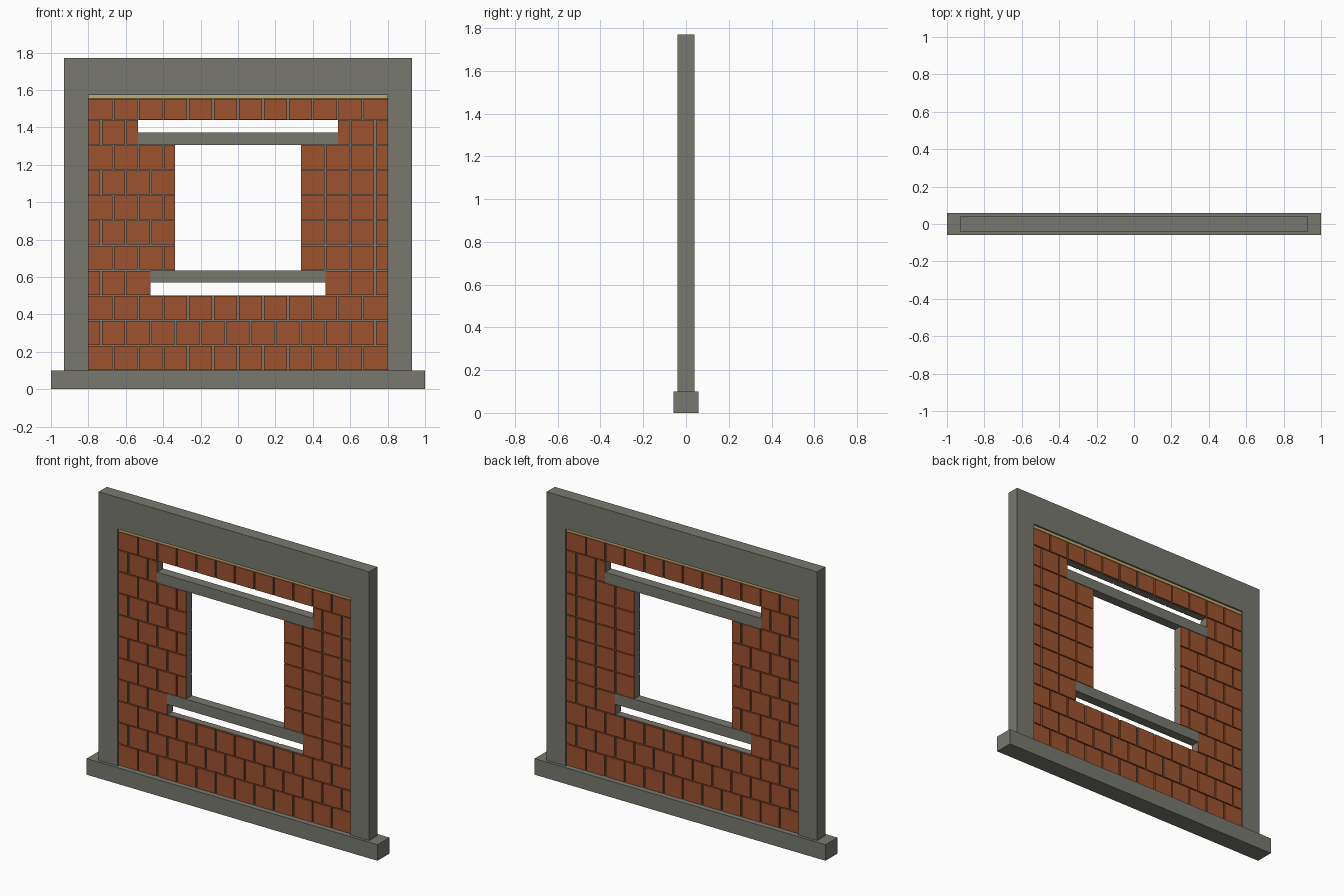
import bpy, bmesh

if "Cube" in bpy.data.objects:
    bpy.data.objects.remove(bpy.data.objects["Cube"], do_unlink=True)


def material(name, rgb):
    m = bpy.data.materials.new(name)
    m.use_nodes = True
    m.diffuse_color = (*rgb, 1)
    m.node_tree.nodes["Principled BSDF"].inputs["Base Color"].default_value = (*rgb, 1)
    return m


concrete = material("concrete grey", (0.19, 0.19, 0.16))
brick = material("brick red", (0.34, 0.085, 0.028))
tan = material("tan filler", (0.56, 0.40, 0.14))


def boxes(name, mat, extents):
    """One object from boxes given as (x0, x1, y0, y1, z0, z1)."""
    bm = bmesh.new()
    for x0, x1, y0, y1, z0, z1 in extents:
        cube = bmesh.ops.create_cube(bm, size=1)
        for v in cube["verts"]:
            v.co.x = x1 if v.co.x > 0 else x0
            v.co.y = y1 if v.co.y > 0 else y0
            v.co.z = z1 if v.co.z > 0 else z0
    mesh = bpy.data.meshes.new(name)
    bm.to_mesh(mesh)
    bm.free()
    mesh.materials.append(mat)
    ob = bpy.data.objects.new(name, mesh)
    bpy.context.collection.objects.link(ob)
    return ob


INNER = 0.8          # half width of the brick infill
FACE, CORE = 0.03, 0.02
BASE, TOP, BEAM = 0.1, 1.555, 1.573
PITCH, LENGTH = 0.134, INNER / 6
ROWS = 11

# Concrete frame
boxes("foundation_beam", concrete, [(-1, 1, -0.058, 0.058, 0, BASE)])
boxes("left_column", concrete, [(INNER, 0.93, -0.04, 0.04, BASE, BEAM)])
boxes("right_column", concrete, [(-0.93, -INNER, -0.04, 0.04, BASE, BEAM)])
boxes("top_beam", concrete, [(-0.93, 0.93, -0.04, 0.04, BEAM, 1.77)])
boxes("filler_strip", tan, [(-INNER, INNER, -FACE, FACE, TOP, BEAM)])


def row_z(r):
    return BASE + r * PITCH


# Half width of the opening in each course
def opening(r):
    if r == 3:
        return 0.468
    if r == 9:
        return 0.535
    return 0.336 if 4 <= r <= 8 else 0


# Lintel above and sill below the window
lintel_z, sill_z = row_z(9), row_z(4)
boxes("window_lintel", concrete, [(-0.535, 0.535, -FACE, FACE, lintel_z, lintel_z + 0.066)])
boxes("window_sill", concrete, [(-0.468, 0.468, -FACE, FACE, sill_z - 0.066, sill_z)])

# Mortar core and brick courses on both faces
core, bricks = [], []
for r in range(ROWS):
    z0, z1 = row_z(r), min(row_z(r + 1), TOP)
    half = opening(r)
    spans = [(-INNER, -half), (half, INNER)] if half else [(-INNER, INNER)]
    for a, b in spans:
        core.append((a, b, -CORE, CORE, z0, z1))
        # The pier beside the window is stacked, the rest is running bond
        stacked = r % 2 or (half and a > 0)
        shift = LENGTH / 2 if stacked else 0
        joints = [i * LENGTH + shift for i in range(-7, 8)]
        cuts = [a] + [j for j in joints if a + 0.02 < j < b - 0.02] + [b]
        for i, (x0, x1) in enumerate(zip(cuts, cuts[1:])):
            x0 += 0.005 if i else 0
            x1 -= 0.005 if i < len(cuts) - 2 else 0
            for y0, y1 in ((-FACE, -CORE), (CORE, FACE)):
                bricks.append((x0, x1, y0, y1, z0 + 0.003, z1 - 0.003))
boxes("mortar_core", concrete, core)
boxes("brick_courses", brick, bricks)
